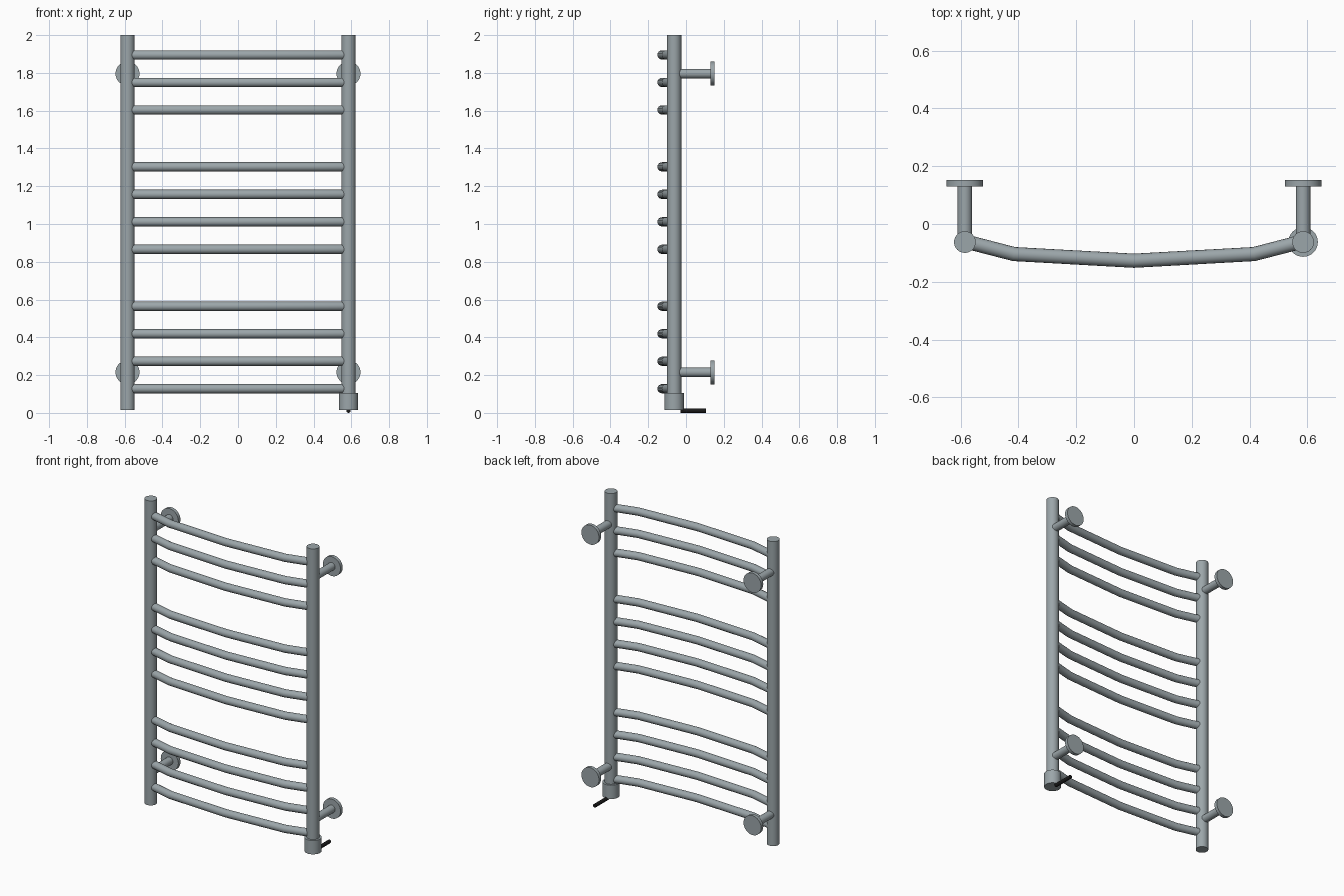
import bpy
import math
from mathutils import Vector

cube = bpy.data.objects.get("Cube")
if cube:
    bpy.data.objects.remove(cube, do_unlink=True)


def make_material(name, color):
    mat = bpy.data.materials.new(name)
    mat.use_nodes = True
    mat.diffuse_color = color
    mat.node_tree.nodes["Principled BSDF"].inputs["Base Color"].default_value = color
    return mat


steel = make_material("brushed steel", (0.33, 0.38, 0.40, 1))
rubber = make_material("black rubber", (0.01, 0.01, 0.01, 1))


def rod(name, start, end, radius, mat=steel, sides=32):
    """Capped cylinder between two points."""
    start, end = Vector(start), Vector(end)
    axis = end - start
    bpy.ops.mesh.primitive_cylinder_add(
        vertices=sides, radius=radius, depth=axis.length, location=(start + end) / 2,
        rotation=axis.to_track_quat("Z", "Y").to_euler())
    obj = bpy.context.object
    obj.name = name
    obj.data.materials.append(mat)
    bpy.ops.object.shade_smooth_by_angle(angle=math.radians(40))
    return obj


def bent_tube(name, points, radius):
    """Round tube along a polyline, converted to a mesh."""
    curve = bpy.data.curves.new(name, "CURVE")
    curve.dimensions = "3D"
    curve.bevel_depth = radius
    curve.bevel_resolution = 6
    curve.use_fill_caps = True
    spline = curve.splines.new("POLY")
    spline.points.add(len(points) - 1)
    for point, co in zip(spline.points, points):
        point.co = (*co, 1)
    obj = bpy.data.objects.new(name, curve)
    bpy.context.collection.objects.link(obj)
    bpy.ops.object.select_all(action="DESELECT")
    obj.select_set(True)
    bpy.context.view_layer.objects.active = obj
    bpy.ops.object.convert(target="MESH")
    obj = bpy.context.object
    obj.data.materials.append(steel)
    bpy.ops.object.shade_smooth_by_angle(angle=math.radians(40))


POST_X, POST_Y, BASE_Z = 0.585, -0.0625, 0.015

# Upright posts with two wall mounts each
for side, sign in (("left", 1), ("right", -1)):
    x = sign * POST_X
    rod(f"{side}_post", (x, POST_Y, BASE_Z), (x, POST_Y, 2), 0.0375)
    for level, z in (("lower", 0.215), ("upper", 1.796)):
        rod(f"{side}_{level}_mount_arm", (x, POST_Y, z), (x, 0.135, z), 0.025)
        rod(f"{side}_{level}_wall_plate", (x, 0.13, z), (x, 0.152, z), 0.0635)

# Bowed rails in three groups
PITCH = 0.1455
rail = 0
for first_z, count in ((0.128, 4), (0.866, 4), (1.604, 3)):
    for i in range(count):
        z = first_z + i * PITCH
        rail += 1
        profile = [(-POST_X, -0.06), (-0.415, -0.104), (0, -0.127),
                   (0.415, -0.104), (POST_X, -0.06)]
        bent_tube(f"rail_{rail}", [(x, y, z) for x, y in profile], 0.0245)

# Heater housing and cable at the foot of the left post
rod("heater_housing", (POST_X, POST_Y, BASE_Z), (POST_X, POST_Y, 0.105), 0.051)
rod("power_cable", (POST_X, -0.03, 0.0115), (POST_X, 0.107, 0.0115), 0.0115, rubber, 16)
